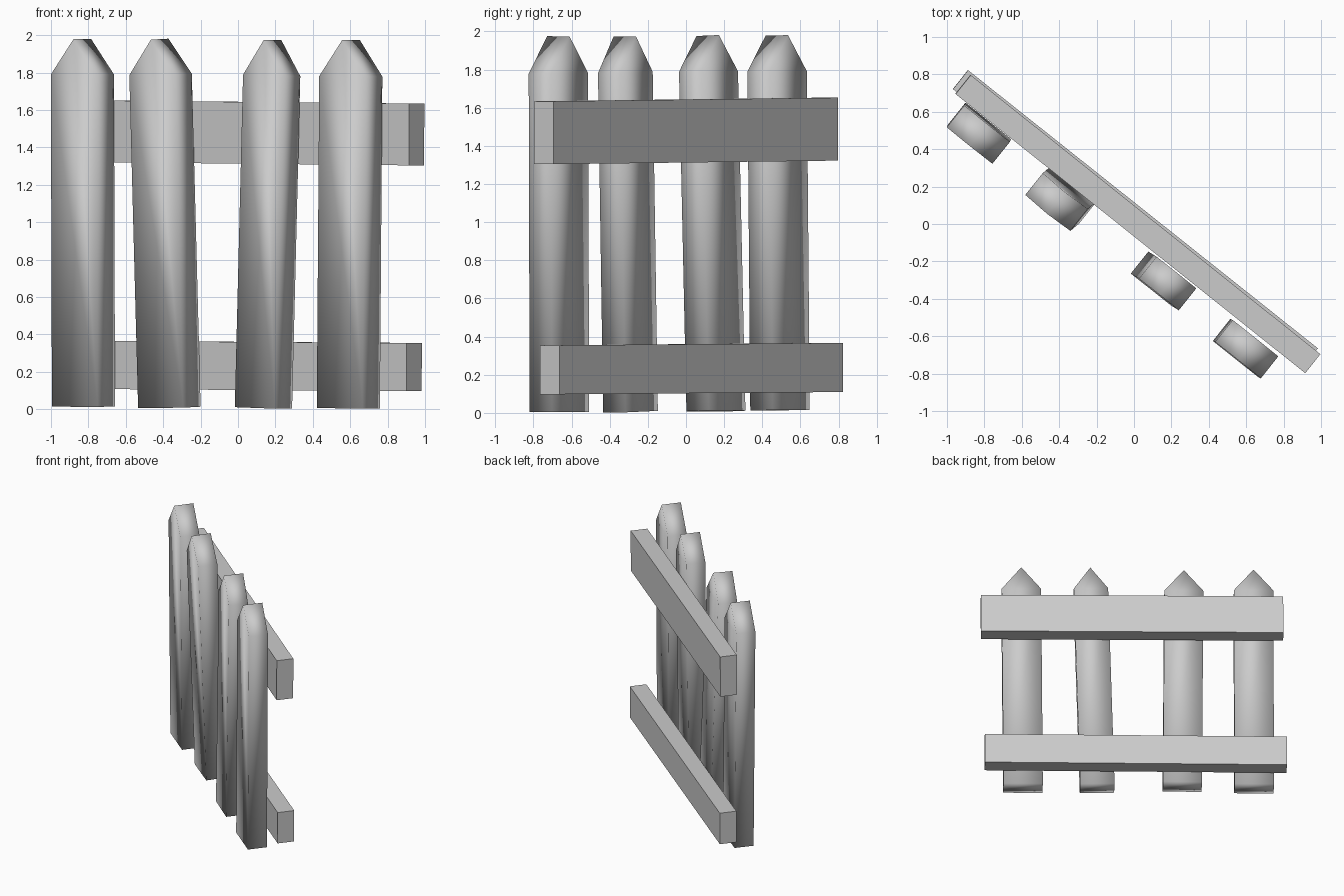
import bpy, bmesh
from mathutils import Vector, Matrix

if "Cube" in bpy.data.objects:
    bpy.data.objects.remove(bpy.data.objects["Cube"])

ALONG = Vector((0.782, -0.624, 0))   # direction the fence runs


def frame(x_axis, z_axis, origin):
    """Placement matrix from a main z axis and an approximate x axis."""
    z = z_axis.normalized()
    x = (x_axis - z * x_axis.dot(z)).normalized()
    y = z.cross(x)
    m = Matrix((x, y, z)).transposed().to_4x4()
    m.translation = origin
    return m


def prism(name, profile, depth, matrix, smooth):
    """Extrude an XZ profile symmetrically along Y and place it."""
    bm = bmesh.new()
    face = bm.faces.new([bm.verts.new((x, -depth / 2, z)) for x, z in profile])
    ext = bmesh.ops.extrude_face_region(bm, geom=[face])
    verts = [v for v in ext["geom"] if isinstance(v, bmesh.types.BMVert)]
    bmesh.ops.translate(bm, verts=verts, vec=(0, depth, 0))
    bmesh.ops.recalc_face_normals(bm, faces=bm.faces)
    for f in bm.faces:
        f.smooth = smooth
    mesh = bpy.data.meshes.new(name)
    bm.to_mesh(mesh)
    bm.free()
    obj = bpy.data.objects.new(name, mesh)
    obj.matrix_world = matrix
    bpy.context.collection.objects.link(obj)


# Pickets: bottom centre, shoulder centre, width, total length
pickets = [
    ((-0.826, 0.493, 0.014), (-0.832, 0.478, 1.79), 0.312, 1.966),
    ((-0.367, 0.157, 0.010), (-0.414, 0.118, 1.79), 0.308, 1.970),
    ((0.136, -0.291, 0.007), (0.180, -0.318, 1.785), 0.272, 1.968),
    ((0.590, -0.664, 0.005), (0.603, -0.669, 1.78), 0.312, 1.970),
]
for i, (bottom, shoulder, w, length) in enumerate(pickets, 1):
    lo, hi = Vector(bottom), Vector(shoulder)
    s = (hi - lo).length
    h = w / 2
    profile = [(-h, 0), (h, 0), (h, s), (0, length), (-h, s)]
    prism(f"picket_{i}", profile, 0.15, frame(ALONG, hi - lo, lo), True)

# Rails: end centres and height
rails = [
    ("upper_rail", (-0.914, 0.746, 1.488), (0.955, -0.746, 1.469), 0.33),
    ("lower_rail", (-0.928, 0.772, 0.238), (0.942, -0.715, 0.226), 0.257),
]
for name, left, right, height in rails:
    a, b = Vector(left), Vector(right)
    d = b - a
    up = Vector((0, 0, 1)) - d * (d.z / d.length_squared)
    l, h = d.length / 2, height / 2
    profile = [(-l, -h), (l, -h), (l, h), (-l, h)]
    prism(name, profile, 0.13, frame(d, up, (a + b) / 2), False)
